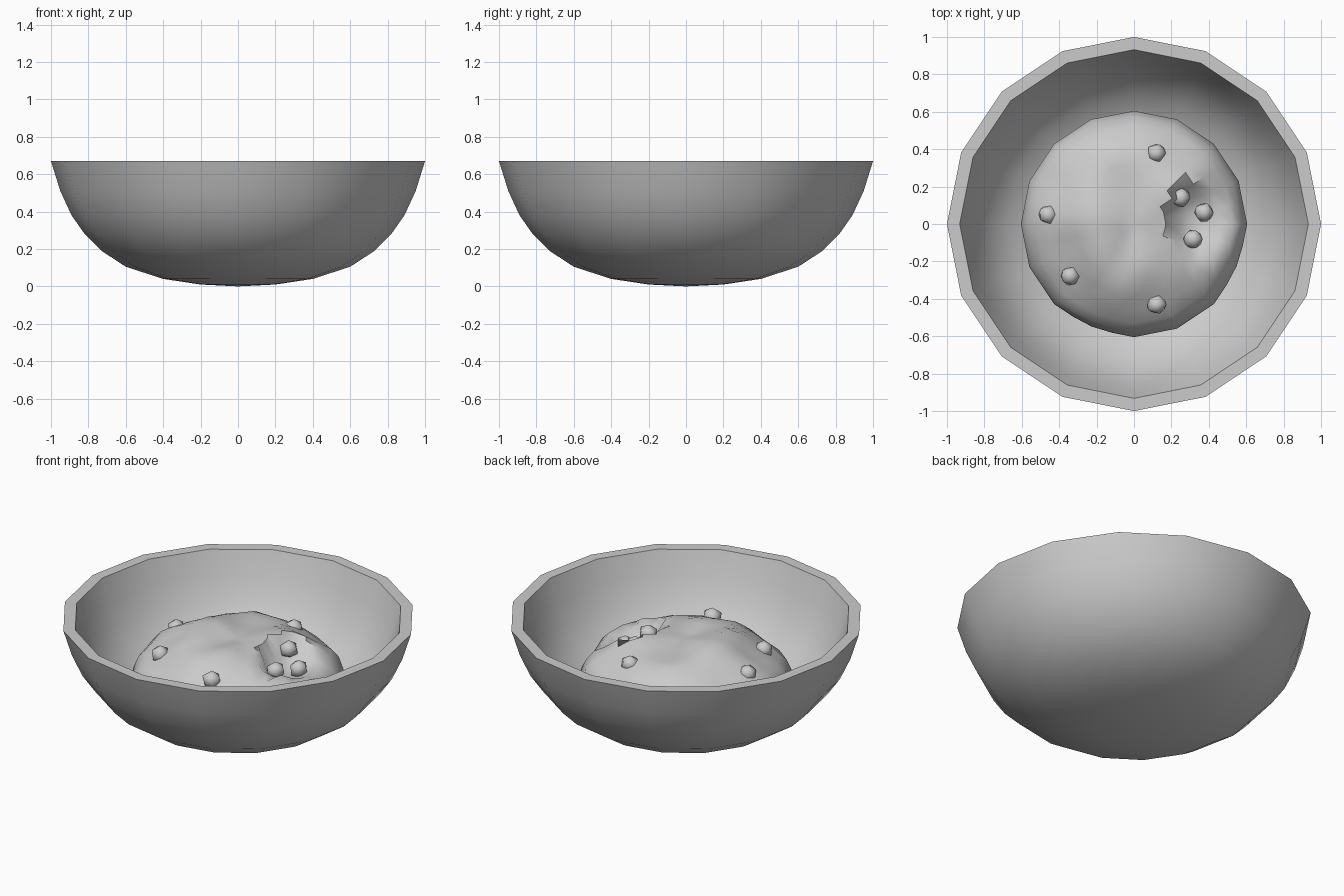
import bpy, bmesh, math, random
from mathutils import Vector, noise

if "Cube" in bpy.data.objects:
    bpy.data.objects.remove(bpy.data.objects["Cube"])

random.seed(4)


def finish(bm, name, angle=40):
    bmesh.ops.recalc_face_normals(bm, faces=bm.faces)
    me = bpy.data.meshes.new(name)
    bm.to_mesh(me)
    bm.free()
    ob = bpy.data.objects.new(name, me)
    bpy.context.collection.objects.link(ob)
    bpy.ops.object.select_all(action='DESELECT')
    ob.select_set(True)
    bpy.context.view_layer.objects.active = ob
    bpy.ops.object.shade_smooth_by_angle(angle=math.radians(angle))
    return ob


def lathe(profile, sides, shape=None):
    """Revolve (radius, z) points around z; shape may move each point."""
    bm = bmesh.new()
    rings = []
    for r, z in profile:
        count = sides if r > 0 else 1
        ring = []
        for i in range(count):
            a = 2 * math.pi * i / sides
            p = Vector((r * math.cos(a), r * math.sin(a), z))
            ring.append(bm.verts.new(shape(p, a) if shape else p))
        rings.append(ring)
    for lo, hi in zip(rings, rings[1:]):
        for i in range(sides):
            j = (i + 1) % sides
            quad = [lo[i % len(lo)], lo[j % len(lo)], hi[j % len(hi)], hi[i % len(hi)]]
            bm.faces.new(list(dict.fromkeys(quad)))
    return bm


# Bowl: outer wall, flat rim, inner wall
outer = [(0, 0), (0.2, 0.01), (0.4, 0.04), (0.6, 0.105), (0.73, 0.19),
         (0.82, 0.28), (0.89, 0.38), (0.95, 0.51), (1.0, 0.67)]
inner = [(0.932, 0.67), (0.885, 0.53), (0.83, 0.41), (0.765, 0.31),
         (0.68, 0.23), (0.56, 0.155), (0.38, 0.095), (0.2, 0.07), (0, 0.065)]
finish(lathe(outer + inner, 16), "bowl")


# Food mound: lumpy 16-sided dome with a scooped hollow on the right
def lumpy(p, a):
    r = math.hypot(p.x, p.y)
    step = math.pi / 8
    chord = math.cos(step / 2) / math.cos(a % step - step / 2)
    chord /= math.cos(step / 2)
    chord = min(chord, 1.0) if a % step < 1e-4 else math.cos(step / 2)
    q = Vector((p.x * chord, p.y * chord, p.z))
    if p.z > 0.35:
        q.z += 0.045 * noise.noise(Vector((p.x * 5 + 3, p.y * 5 + 1, 0.5)))
    d = math.hypot((p.x - 0.36) / 0.15, (p.y - 0.03) / 0.19)
    if d < 1 and r < 0.55:
        q.z = min(q.z, 0.39 + 0.07 * d * d)
    return q


dome = [(0.56, 0.14), (0.6, 0.2), (0.605, 0.3), (0.575, 0.38), (0.53, 0.43),
        (0.46, 0.475), (0.39, 0.515), (0.32, 0.54), (0.25, 0.555),
        (0.17, 0.56), (0.08, 0.56), (0, 0.56)]
finish(lathe(dome, 32, lumpy), "food_mound", 50)

# Small lumps scattered over the mound
spots = [(0.12, 0.38, 0.495), (0.25, 0.14, 0.487), (0.375, 0.06, 0.43),
         (0.315, -0.08, 0.46), (-0.46, 0.05, 0.467), (-0.34, -0.28, 0.46),
         (0.12, -0.43, 0.48)]
for n, s in enumerate(spots):
    bm = bmesh.new()
    bmesh.ops.create_icosphere(bm, subdivisions=1, radius=0.057)
    for v in bm.verts:
        v.co = v.co * random.uniform(0.9, 1.05) + Vector(s)
    finish(bm, f"lump_{n + 1}", 60)
